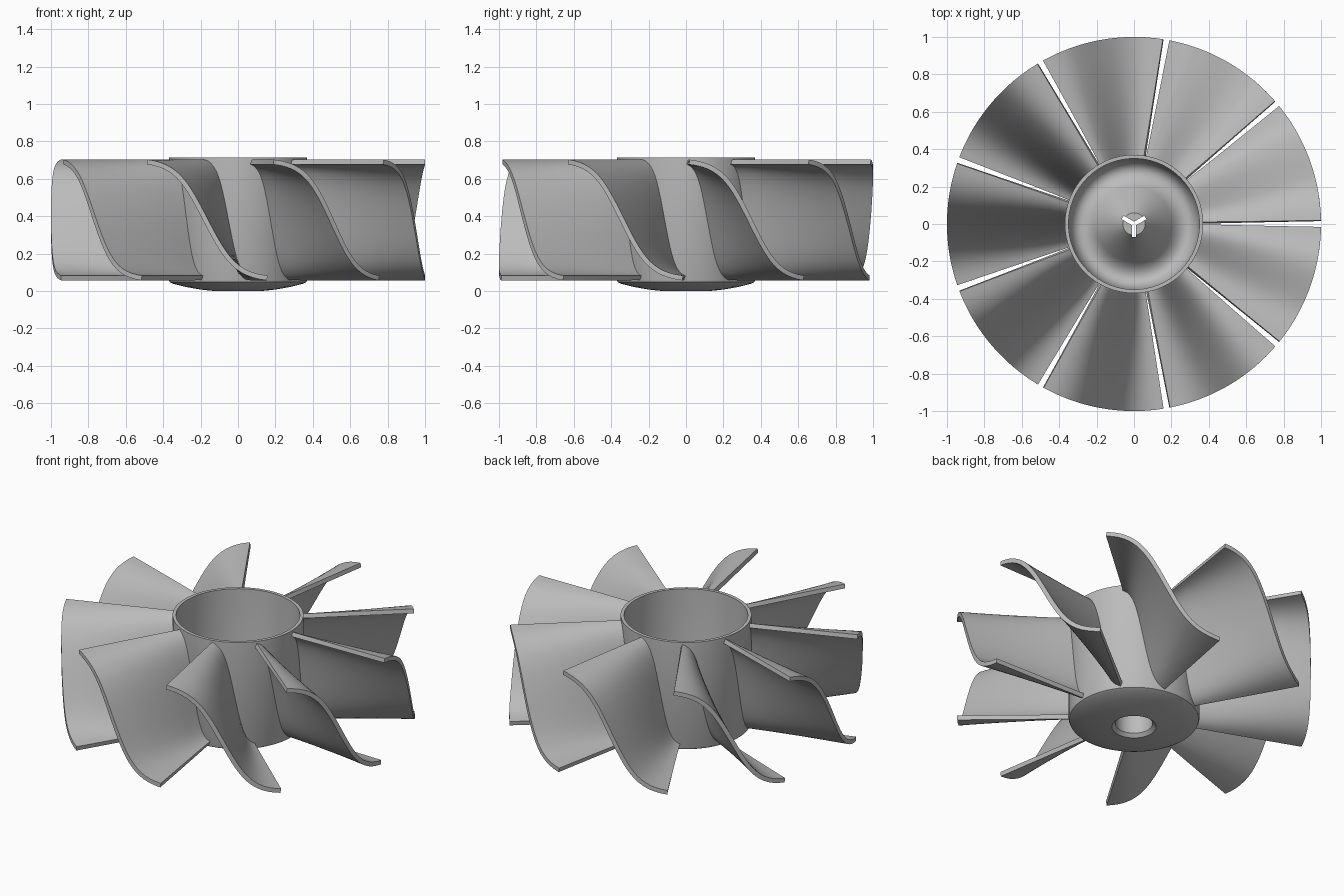
import bpy
import bmesh
from math import radians, cos, sin, tau
from mathutils import Matrix, Vector
from mathutils.geometry import interpolate_bezier

if "Cube" in bpy.data.objects:
    bpy.data.objects.remove(bpy.data.objects["Cube"])

BLADES = 9
HUB_R, TIP_R = 0.36, 1.0
MID_Z = 0.38
HALF_THICK = 0.013

grey = bpy.data.materials.new("plain grey")
grey.use_nodes = True
colour = (0.5, 0.5, 0.5, 1)
grey.diffuse_color = colour
grey.node_tree.nodes["Principled BSDF"].inputs["Base Color"].default_value = colour


def make_object(name, bm):
    bmesh.ops.recalc_face_normals(bm, faces=bm.faces)
    mesh = bpy.data.meshes.new(name)
    bm.to_mesh(mesh)
    bm.free()
    mesh.materials.append(grey)
    obj = bpy.data.objects.new(name, mesh)
    bpy.context.collection.objects.link(obj)
    return obj


def smooth(obj, angle=35):
    bpy.ops.object.select_all(action="DESELECT")
    obj.select_set(True)
    bpy.context.view_layer.objects.active = obj
    bpy.ops.object.shade_smooth_by_angle(angle=radians(angle))


def lathe(name, profile, steps=96):
    """Revolve a profile whose two ends lie on the z axis."""
    bm = bmesh.new()
    verts = [bm.verts.new((r, 0, z)) for r, z in profile]
    edges = [bm.edges.new(pair) for pair in zip(verts, verts[1:])]
    bmesh.ops.spin(bm, geom=verts + edges, cent=(0, 0, 0), axis=(0, 0, 1),
                   angle=tau, steps=steps, use_merge=True)
    bmesh.ops.remove_doubles(bm, verts=bm.verts, dist=0.0001)
    return make_object(name, bm)


# Hub: shallow domed base with a bore, thin wall, dished floor and central cone
dish = interpolate_bezier(Vector((0.2, 0.16)), Vector((0.25, 0.09)),
                          Vector((0.34, 0.08)), Vector((0.35, 0.22)), 12)
profile = [(0, 0.25), (0.105, 0.25), (0.105, 0.02), (0.125, 0), (0.2, 0.008),
           (0.28, 0.022), (0.35, 0.04), (0.365, 0.048), (0.37, 0.06),
           (0.37, 0.715), (0.35, 0.715)]
profile += [tuple(p) for p in reversed(dish)]
profile += [(0.06, 0.36), (0, 0.36)]
hub = lathe("hub", profile)

# Three-armed shaft slot cut through the top of the cone
bm = bmesh.new()
for k in range(3):
    turn = Matrix.Rotation(radians(30 + 120 * k), 4, "Z")
    place = Matrix.Translation((0.035, 0, 0.3)) @ Matrix.Diagonal((0.07, 0.022, 0.2, 1))
    bmesh.ops.create_cube(bm, size=1, matrix=turn @ place)
cutter = make_object("slot_cutter", bm)
cutter.hide_render = True
cut = hub.modifiers.new("slot", "BOOLEAN")
cut.operation = "DIFFERENCE"
cut.solver = "EXACT"
cut.use_self = True
cut.object = cutter
bpy.context.view_layer.objects.active = hub
bpy.ops.object.modifier_apply(modifier=cut.name)
bpy.data.objects.remove(cutter)
smooth(hub, 30)

# Blade section: S-curve of angle (degrees) against height, top to bottom
half = interpolate_bezier(Vector((0, 0)), Vector((6, 0.2)),
                          Vector((9, 0.29)), Vector((19, 0.31)), 14)
curve = [Vector((-p.x, p.y)) for p in reversed(half)]
curve += [Vector((p.x, -p.y)) for p in half[1:]]


def section(radius):
    """Closed outline of even thickness, unrolled at one radius."""
    pts = [Vector((radians(p.x) * radius, p.y)) for p in curve]
    sides = ([], [])
    for i, p in enumerate(pts):
        along = (pts[min(i + 1, len(pts) - 1)] - pts[max(i - 1, 0)]).normalized()
        normal = Vector((-along.y, along.x)) * HALF_THICK
        sides[0].append(p + normal)
        sides[1].append(p - normal)
    return sides[0] + sides[1][::-1]


def make_blade(name, centre):
    bm = bmesh.new()
    rings = []
    rows = 7
    for j in range(rows):
        radius = HUB_R + (TIP_R - HUB_R) * j / (rows - 1)
        ring = []
        for p in section(radius):
            a = centre + p.x / radius
            ring.append(bm.verts.new((radius * cos(a), radius * sin(a), MID_Z + p.y)))
        rings.append(ring)
    n = len(rings[0])
    for low, high in zip(rings, rings[1:]):
        for i in range(n):
            k = (i + 1) % n
            bm.faces.new((low[i], low[k], high[k], high[i]))
    # Root and tip end strips
    for ring in (rings[0], rings[-1]):
        for i in range(n // 2 - 1):
            bm.faces.new((ring[i], ring[i + 1], ring[n - 2 - i], ring[n - 1 - i]))
    smooth(make_object(name, bm))


for b in range(BLADES):
    make_blade(f"blade_{b + 1}", radians(20) + tau * b / BLADES)
